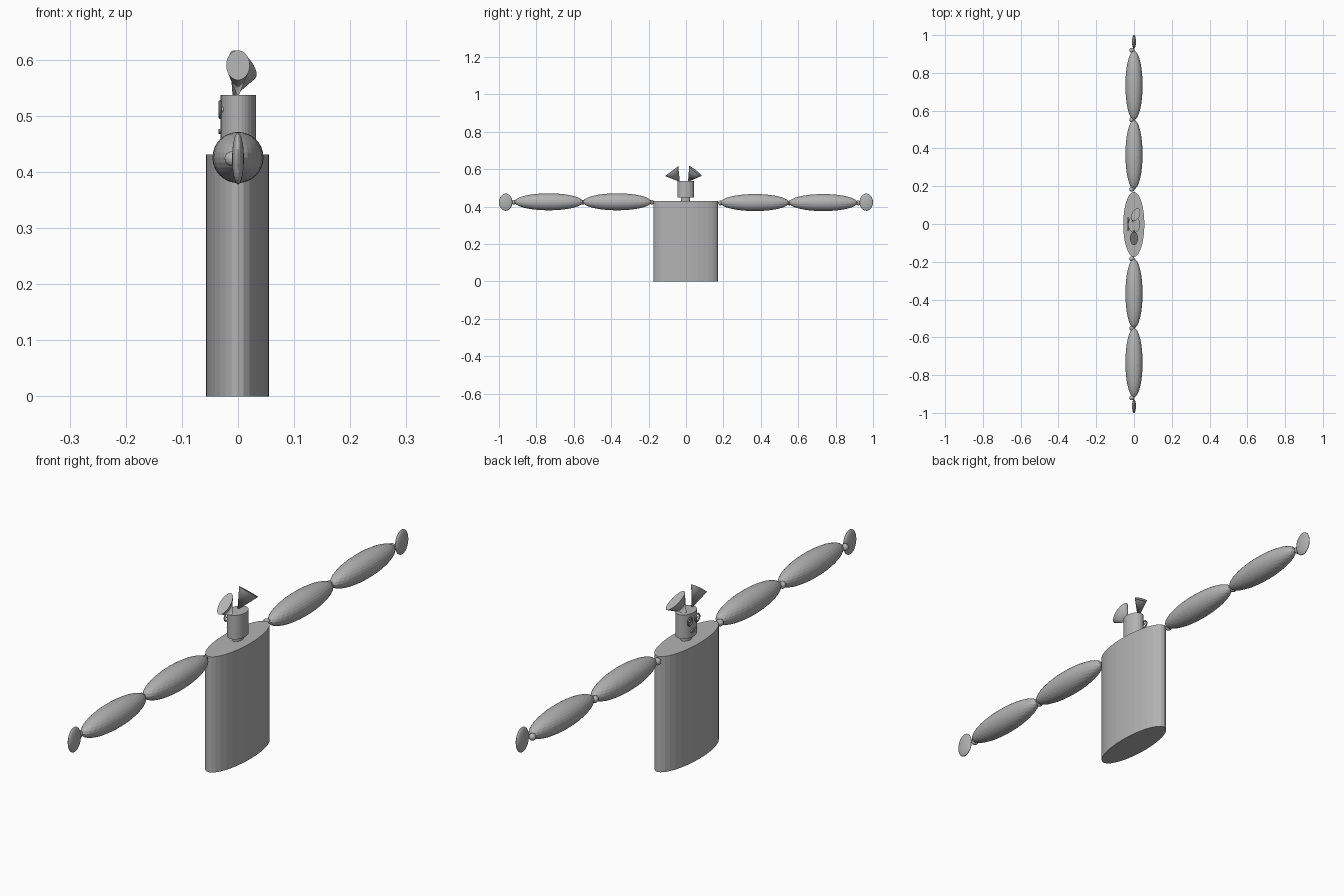
import bpy, math
from mathutils import Matrix, Vector

if "Cube" in bpy.data.objects:
    bpy.data.objects.remove(bpy.data.objects["Cube"])

grey = bpy.data.materials.new("plain grey")
grey.diffuse_color = (0.45, 0.45, 0.45, 1)
grey.use_nodes = True
grey.node_tree.nodes["Principled BSDF"].inputs["Base Color"].default_value = grey.diffuse_color


def finish(name):
    o = bpy.context.object
    o.name = name
    o.data.materials.append(grey)
    return o


def cylinder(name, loc, rx, ry, h, n=32):
    bpy.ops.mesh.primitive_cylinder_add(vertices=n, radius=1, depth=1, location=loc)
    o = finish(name)
    o.scale = (rx, ry, h)
    bpy.ops.object.shade_smooth_by_angle(angle=math.radians(8))
    return o


def ellipsoid(name, loc, scale, n=32):
    bpy.ops.mesh.primitive_uv_sphere_add(segments=n, ring_count=n // 2, radius=1, location=loc)
    o = finish(name)
    o.scale = scale
    return o


def ring(name, loc, ry, rz, thick):
    # ring lying in the y-z plane, facing -x
    bpy.ops.mesh.primitive_torus_add(major_segments=24, minor_segments=8, major_radius=ry,
                                     minor_radius=thick, location=loc,
                                     rotation=(0, math.pi / 2, 0))
    o = finish(name)
    o.scale = (rz / ry, 1, 1)
    return o


def cone_ear(name, centre, side, turn):
    # elliptical cone, point down on the head, wide disc up and outwards
    length = 0.0725
    bpy.ops.mesh.primitive_cone_add(vertices=32, radius1=0, radius2=1, depth=1)
    o = finish(name)
    bpy.ops.object.shade_smooth_by_angle(angle=math.radians(30))
    axis = Vector((0, side * 0.6, 0.8))
    long_dir = Vector((0, side * 0.8, -0.6))
    short_dir = long_dir.cross(axis)
    rot = Matrix((short_dir, long_dir, axis)).transposed()
    rot = Matrix.Rotation(turn, 3, 'Z') @ rot
    scale = Matrix.Diagonal((0.021, 0.044, length))
    mid = Vector(centre) - rot @ Vector((0, 0, length / 2))
    o.data.transform(Matrix.Translation(mid) @ (rot @ scale).to_4x4())


# body, neck and head
cylinder("body", (-0.001, -0.002, 0.2155), 0.056, 0.172, 0.431)
cylinder("neck", (0, -0.002, 0.44), 0.017, 0.024, 0.03)
cylinder("head", (0.0005, -0.002, 0.4925), 0.0315, 0.044, 0.089)

# ears
cone_ear("ear_front", (0, -0.0765, 0.59), -1, 0)
cone_ear("ear_back", (0.009, 0.05, 0.59), 1, math.radians(-25))

# face on the -x side
for s, side in ((-1, "front"), (1, "back")):
    y = s * 0.021
    ring("eye_ring_" + side, (-0.032, y, 0.511), 0.0125, 0.0135, 0.003)
    ellipsoid("pupil_" + side, (-0.028, y, 0.511), (0.005, 0.005, 0.005), 16)
ring("mouth", (-0.032, 0, 0.472), 0.016, 0.004, 0.003)

# arms, joints and hands
for s, side in ((-1, "front"), (1, "back")):
    z = 0.4235 - s * 0.002
    for y, part in ((0.368, "upper_arm"), (0.734, "lower_arm")):
        ellipsoid(f"{part}_{side}", (0, s * y, z), (0.0455, 0.183, 0.0455))
    for y, part in ((0.184, "shoulder"), (0.552, "elbow"), (0.92, "wrist")):
        ellipsoid(f"{part}_{side}", (-0.011, s * y, z - 0.002), (0.013, 0.013, 0.013), 16)
    ellipsoid("hand_" + side, (0, s * 0.964, 0.4235), (0.0105, 0.036, 0.046))
